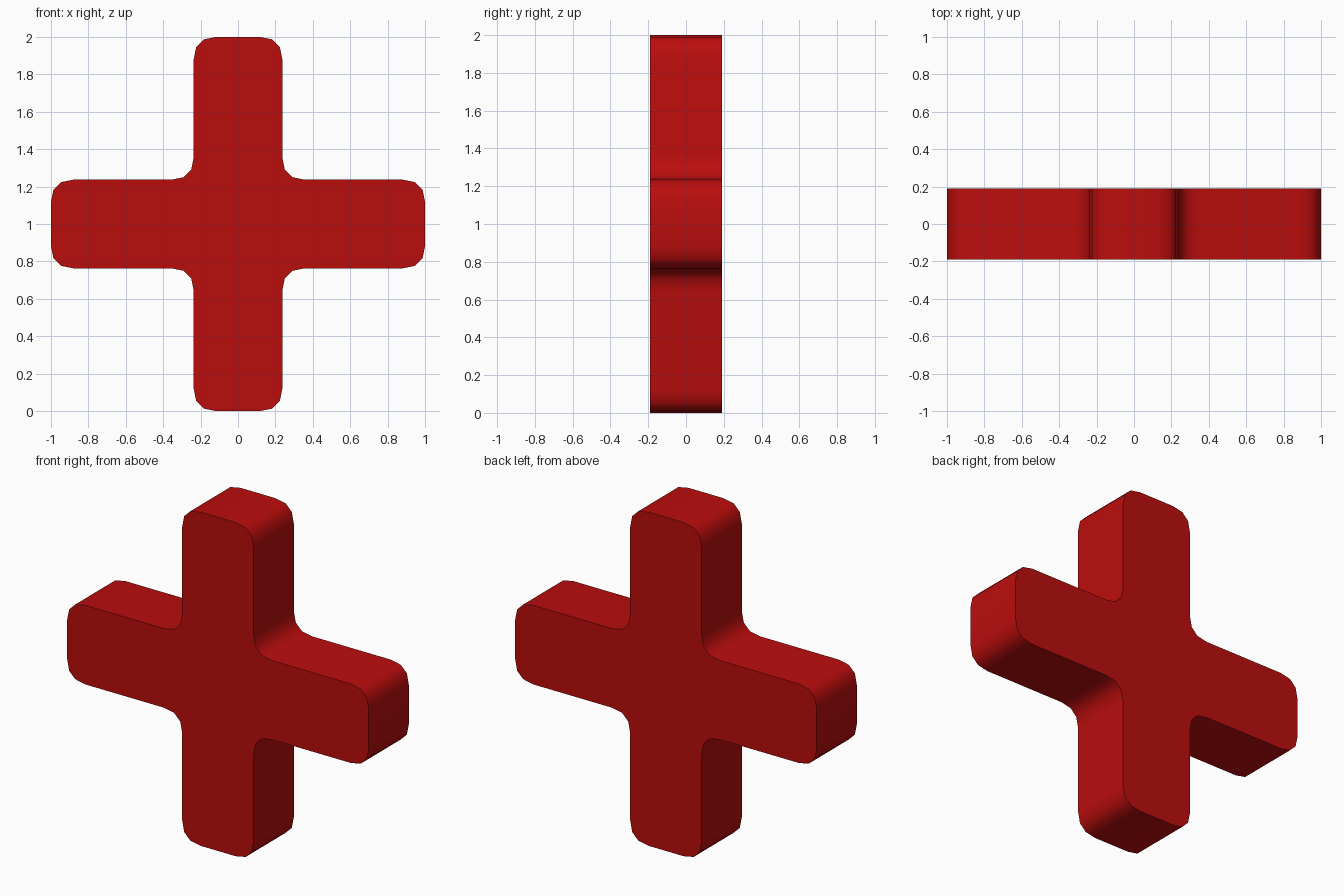
import bpy, bmesh, math
from mathutils import Vector, Matrix

if "Cube" in bpy.data.objects:
    bpy.data.objects.remove(bpy.data.objects["Cube"])

ARM, HALF, RADIUS, DEPTH = 0.237, 1.0, 0.12, 0.19


def rounded(corner, d_in, d_out, steps=3):
    """Quadratic curve that rounds one corner."""
    c = Vector(corner)
    return [c + Vector(d_in) * RADIUS * (1 - i / steps) ** 2
            + Vector(d_out) * RADIUS * (i / steps) ** 2 for i in range(steps + 1)]


# one quarter of the outline: two arm-end corners' worth, repeated by rotation
quarter = (rounded((HALF, -ARM), (-1, 0), (0, 1))
           + rounded((HALF, ARM), (0, -1), (-1, 0))
           + rounded((ARM, ARM), (1, 0), (0, 1)))
outline = []
for k in range(4):
    turn = Matrix.Rotation(k * math.pi / 2, 2)
    outline += [turn @ p for p in quarter]

# front face extruded through the thickness
bm = bmesh.new()
front = bm.faces.new([bm.verts.new((p.x, -DEPTH, p.y + HALF)) for p in outline])
result = bmesh.ops.extrude_face_region(bm, geom=[front], use_keep_orig=True)
verts = [v for v in result["geom"] if isinstance(v, bmesh.types.BMVert)]
bmesh.ops.translate(bm, vec=(0, 2 * DEPTH, 0), verts=verts)
bmesh.ops.recalc_face_normals(bm, faces=bm.faces)
mesh = bpy.data.meshes.new("rounded_cross")
bm.to_mesh(mesh)
bm.free()

cross = bpy.data.objects.new("rounded_cross", mesh)
bpy.context.collection.objects.link(cross)

# red finish
red = bpy.data.materials.new("red")
red.diffuse_color = (0.5, 0.004, 0.004, 1)
red.use_nodes = True
red.node_tree.nodes["Principled BSDF"].inputs["Base Color"].default_value = red.diffuse_color
mesh.materials.append(red)

# smooth rim, crisp front and back edges
bpy.context.view_layer.objects.active = cross
cross.select_set(True)
bpy.ops.object.shade_smooth_by_angle(angle=math.radians(45))
